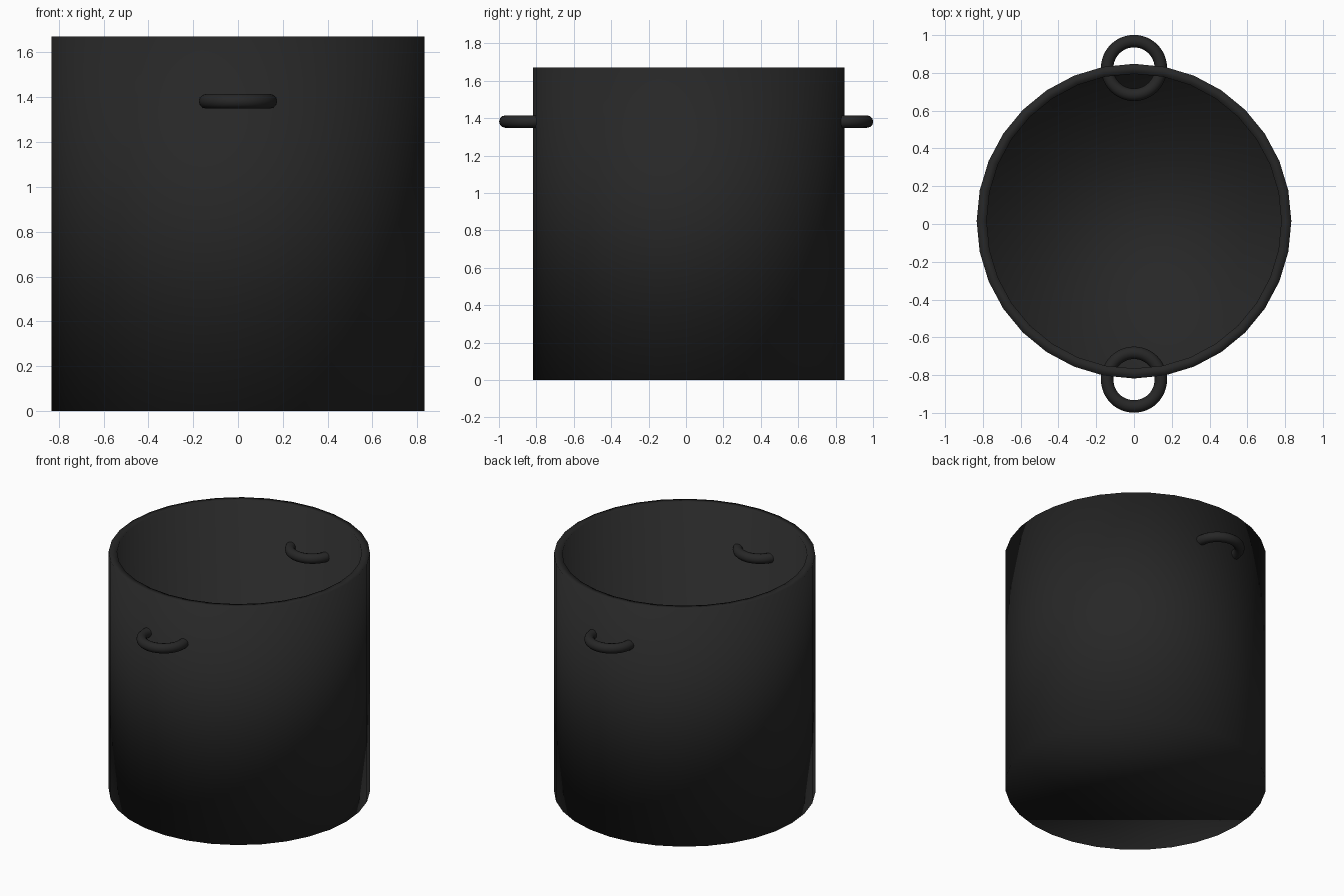
import bpy, bmesh, math

if "Cube" in bpy.data.objects:
    bpy.data.objects.remove(bpy.data.objects["Cube"])

SIDES = 32
CY = 0.015          # pot body sits slightly behind the centre
R_OUT, R_IN, HEIGHT, FLOOR = 0.833, 0.78, 1.67, 0.05

black = bpy.data.materials.new("black_enamel")
black.diffuse_color = (0.02, 0.02, 0.02, 1)
black.use_nodes = True
black.node_tree.nodes["Principled BSDF"].inputs["Base Color"].default_value = black.diffuse_color


def ring(bm, r, z):
    return [bm.verts.new((r * math.cos(2 * math.pi * i / SIDES),
                          CY + r * math.sin(2 * math.pi * i / SIDES), z))
            for i in range(SIDES)]


# pot body: outer wall, flat rim, inner wall, and two round end faces
bm = bmesh.new()
rings = [ring(bm, r, z) for r, z in
         ((R_OUT, 0), (R_OUT, HEIGHT), (R_IN, HEIGHT), (R_IN, FLOOR))]
for a, b in zip(rings, rings[1:]):
    for i in range(SIDES):
        j = (i + 1) % SIDES
        bm.faces.new((a[i], a[j], b[j], b[i]))
bm.faces.new(rings[0][::-1])
bm.faces.new(rings[-1])
bmesh.ops.recalc_face_normals(bm, faces=bm.faces)
for f in bm.faces:
    f.smooth = True
mesh = bpy.data.meshes.new("pot_body")
bm.to_mesh(mesh)
bm.free()
mesh.materials.append(black)
bpy.context.collection.objects.link(bpy.data.objects.new("pot_body", mesh))

# ring handles passing through the wall, front and back
for name, y in (("front_handle", -0.824), ("back_handle", 0.826)):
    bpy.ops.mesh.primitive_torus_add(location=(0, y, 1.382), major_radius=0.142,
                                     minor_radius=0.033, major_segments=48,
                                     minor_segments=12)
    ob = bpy.context.object
    ob.name = name
    ob.data.materials.append(black)
    bpy.ops.object.shade_smooth()
